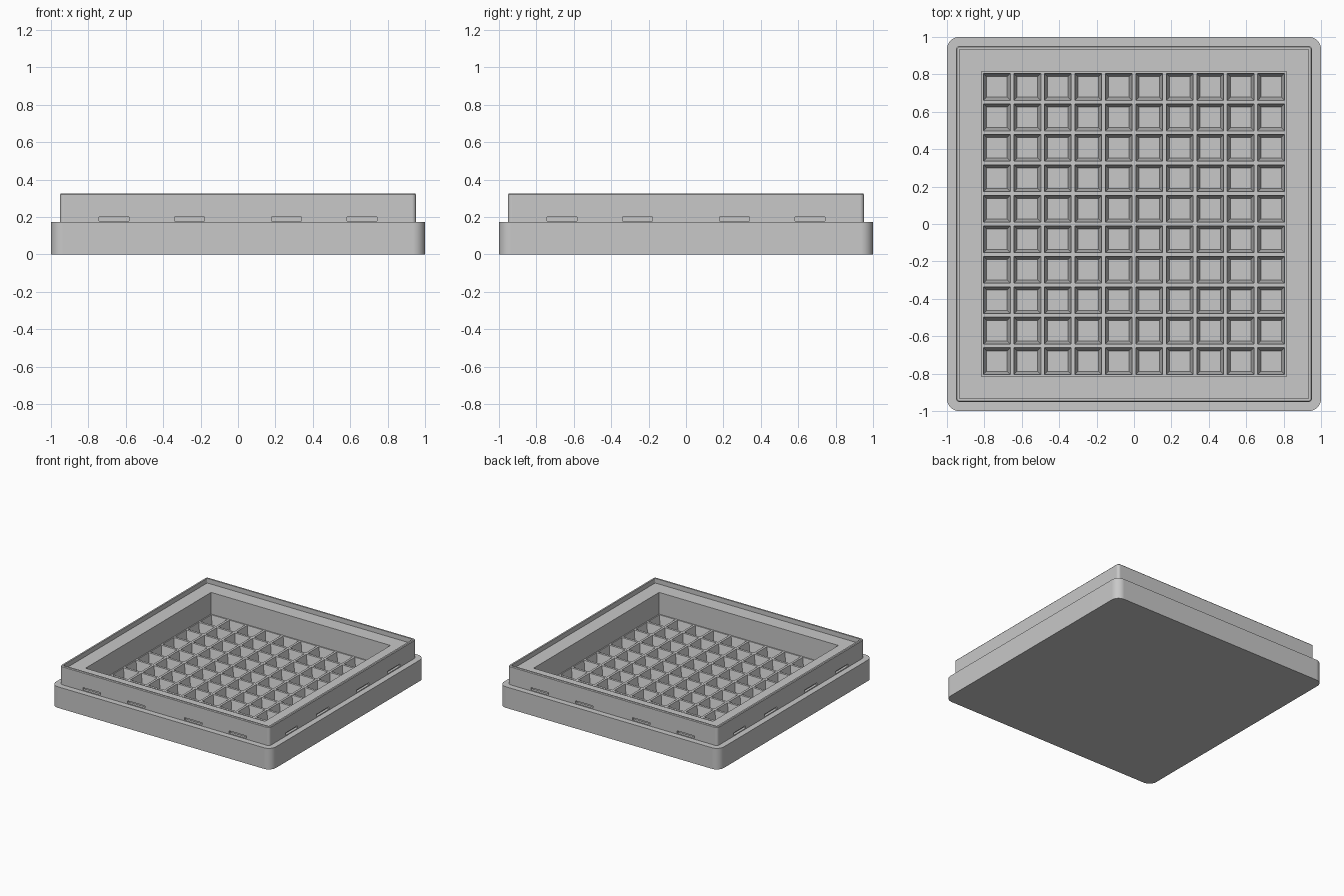
import bpy, bmesh, math
from mathutils import Matrix, Vector

cube = bpy.data.objects.get("Cube")
if cube:
    bpy.data.objects.remove(cube, do_unlink=True)

grey = bpy.data.materials.new("light grey plastic")
grey.use_nodes = True
colour = (0.58, 0.58, 0.58, 1)
grey.diffuse_color = colour
grey.node_tree.nodes["Principled BSDF"].inputs["Base Color"].default_value = colour


def rounded_square(bm, half, radius, z, steps):
    """Loop of vertices around a square with rounded corners."""
    loop = []
    for corner in range(4):
        middle = math.pi / 4 + corner * math.pi / 2
        cx = math.copysign(half - radius, math.cos(middle))
        cy = math.copysign(half - radius, math.sin(middle))
        for i in range(steps + 1):
            a = (corner + i / steps) * math.pi / 2
            loop.append(bm.verts.new((cx + radius * math.cos(a), cy + radius * math.sin(a), z)))
    return loop


def square(bm, half, z):
    return [bm.verts.new((half * x, half * y, z)) for x, y in ((1, 1), (-1, 1), (-1, -1), (1, -1))]


def bridge(bm, lower, upper):
    n = len(lower)
    for i in range(n):
        j = (i + 1) % n
        bm.faces.new((lower[i], lower[j], upper[j], upper[i]))


def make_object(name, bm):
    mesh = bpy.data.meshes.new(name)
    bm.to_mesh(mesh)
    bm.free()
    mesh.materials.append(grey)
    obj = bpy.data.objects.new(name, mesh)
    bpy.context.collection.objects.link(obj)
    return obj


GRID_TOP, CELL_FLOOR = 0.11, 0.035
PITCH, CELLS = 0.163, 10
PIT = PITCH * CELLS / 2

# Tray body: half width, corner radius, height, from the outside to the pit
profile = [
    (1.0, 0.065, 0), (1.0, 0.065, 0.173), (0.952, 0.022, 0.173),
    (0.952, 0.022, 0.32), (0.947, 0.017, 0.326), (0.934, 0.008, 0.326),
    (0.934, 0.008, 0.288), (PIT, 0.003, 0.288), (PIT, 0.003, 0.02),
]
bm = bmesh.new()
loops = [rounded_square(bm, half, radius, z, 8) for half, radius, z in profile]
for lower, upper in zip(loops, loops[1:]):
    bridge(bm, lower, upper)
bm.faces.new(loops[0][::-1])
bm.faces.new(loops[-1])
bmesh.ops.recalc_face_normals(bm, faces=bm.faces)
body = make_object("tray_body", bm)

# Four latch slots in each side of the upper wall
bm = bmesh.new()
for side in range(4):
    turn = Matrix.Rotation(side * math.pi / 2, 4, "Z")
    for x in (-0.664, -0.26, 0.26, 0.664):
        place = turn @ Matrix.Translation(Vector((x, -0.952, 0.19)))
        bmesh.ops.create_cube(bm, size=1, matrix=place @ Matrix.Diagonal((0.16, 0.04, 0.02, 1)))
cutter = make_object("slot_cutter", bm)
cutter.hide_render = True

bpy.ops.object.select_all(action="DESELECT")
body.select_set(True)
bpy.context.view_layer.objects.active = body
cut = body.modifiers.new("slots", "BOOLEAN")
cut.operation = "DIFFERENCE"
cut.solver = "EXACT"
cut.object = cutter
bpy.ops.object.modifier_apply(modifier=cut.name)
bpy.data.objects.remove(cutter, do_unlink=True)
bpy.ops.object.shade_smooth_by_angle(angle=math.radians(30))
weighted = body.modifiers.new("clean_normals", "WEIGHTED_NORMAL")
weighted.keep_sharp = True

# One tapered pocket, repeated over the pit floor
bm = bmesh.new()
rings = [square(bm, PITCH / 2, GRID_TOP), square(bm, 0.072, GRID_TOP), square(bm, 0.055, CELL_FLOOR)]
for outer, inner in zip(rings, rings[1:]):
    bridge(bm, outer, inner)
bm.faces.new(rings[-1])
grid = make_object("pocket_grid", bm)
grid.location = (PITCH / 2 - PIT, PITCH / 2 - PIT, 0)
for axis in range(2):
    array = grid.modifiers.new("columns" if axis == 0 else "rows", "ARRAY")
    array.count = CELLS
    array.use_relative_offset = False
    array.use_constant_offset = True
    offset = [0, 0, 0]
    offset[axis] = PITCH
    array.constant_offset_displace = offset
    array.use_merge_vertices = True
